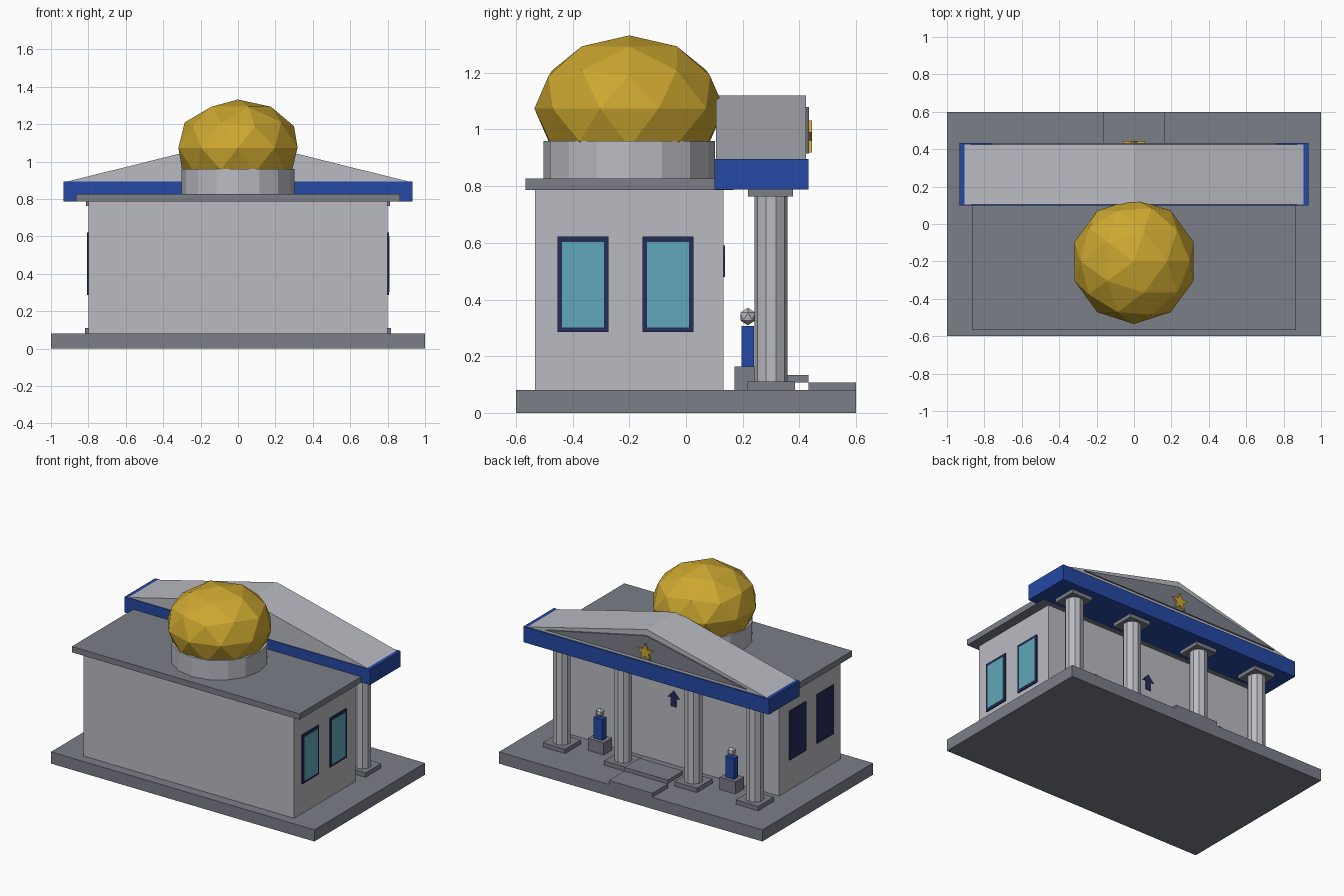
import bpy
import bmesh
import math

cube = bpy.data.objects.get("Cube")
if cube:
    bpy.data.objects.remove(cube, do_unlink=True)


def material(name, r, g, b):
    m = bpy.data.materials.new(name)
    m.use_nodes = True
    m.diffuse_color = (r, g, b, 1)
    m.node_tree.nodes["Principled BSDF"].inputs["Base Color"].default_value = (r, g, b, 1)
    return m


STONE = material("light stone", 0.49, 0.50, 0.54)
GREY = material("dark grey stone", 0.20, 0.21, 0.25)
BLUE = material("royal blue", 0.018, 0.065, 0.37)
GOLD = material("gold", 0.61, 0.39, 0.03)
GLASS = material("teal glass", 0.12, 0.39, 0.48)
NAVY = material("navy", 0.019, 0.025, 0.10)


def finish(name, bm, mat):
    bmesh.ops.recalc_face_normals(bm, faces=bm.faces)
    mesh = bpy.data.meshes.new(name)
    bm.to_mesh(mesh)
    bm.free()
    mesh.materials.append(mat)
    ob = bpy.data.objects.new(name, mesh)
    bpy.context.collection.objects.link(ob)
    return ob


def box(name, x, y, z, mat):
    """Box from (min, max) pairs on each axis."""
    bm = bmesh.new()
    bmesh.ops.create_cube(bm, size=1)
    for v in bm.verts:
        v.co = [a + (b - a) * (c + 0.5) for c, (a, b) in zip(v.co, (x, y, z))]
    return finish(name, bm, mat)


def around(c, half):
    return (c - half, c + half)


def cylinder(name, x, y, z, radius, sides, mat):
    bm = bmesh.new()
    bmesh.ops.create_cone(bm, cap_ends=True, segments=sides, radius1=radius,
                          radius2=radius, depth=z[1] - z[0])
    bmesh.ops.translate(bm, verts=bm.verts, vec=(x, y, sum(z) / 2))
    return finish(name, bm, mat)


def ball(name, centre, scale, detail, mat):
    bm = bmesh.new()
    bmesh.ops.create_icosphere(bm, subdivisions=detail, radius=1)
    bmesh.ops.scale(bm, verts=bm.verts, vec=scale)
    bmesh.ops.translate(bm, verts=bm.verts, vec=centre)
    return finish(name, bm, mat)


def prism(name, outline, y, mat):
    """Extrude an outline of (x, z) points along y."""
    bm = bmesh.new()
    face = bm.faces.new([bm.verts.new((px, y[0], pz)) for px, pz in outline])
    ext = bmesh.ops.extrude_face_region(bm, geom=[face])["geom"]
    verts = [g for g in ext if isinstance(g, bmesh.types.BMVert)]
    bmesh.ops.translate(bm, verts=verts, vec=(0, y[1] - y[0], 0))
    return finish(name, bm, mat)


# Main hall
box("ground_slab", (-1, 1), (-0.6, 0.6), (0, 0.08), GREY)
box("hall_walls", (-0.8, 0.8), (-0.533, 0.133), (0.08, 0.79), STONE)
box("hall_roof", (-0.865, 0.865), (-0.567, 0.167), (0.787, 0.827), GREY)

# Dome on its drum
cylinder("dome_drum", 0, -0.2, (0.827, 0.96), 0.302, 16, STONE)
ball("dome", (0, -0.2, 1.074), (0.335, 0.335, 0.258), 2, GOLD)

# Portico beam and gable
box("portico_beam", (-0.932, 0.932), (0.1, 0.433), (0.788, 0.895), BLUE)
prism("gable", [(-0.907, 0.895), (0.907, 0.895), (0, 1.12)], (0.105, 0.424), STONE)
prism("gable_panel", [(-0.76, 0.915), (0.76, 0.915), (0, 1.08)], (0.424, 0.434), GREY)
star = []
for i in range(10):
    r = 0.0625 if i % 2 == 0 else 0.027
    a = math.pi * i / 5
    star.append((r * math.sin(a), 0.97 + r * math.cos(a)))
prism("gable_star", star, (0.434, 0.444), GOLD)

# Columns
for i, x in enumerate((-0.733, -0.267, 0.267, 0.733), 1):
    box(f"column_base_{i}", around(x, 0.085), around(0.3, 0.085), (0.08, 0.11), GREY)
    cylinder(f"column_shaft_{i}", x, 0.3, (0.11, 0.763), 0.058, 10, STONE)
    box(f"column_capital_{i}", around(x, 0.08), around(0.298, 0.08), (0.763, 0.788), GREY)

# Entrance steps and wall emblem
box("lower_step", (-0.165, 0.165), (0.433, 0.6), (0.08, 0.108), GREY)
box("upper_step", (-0.165, 0.165), (0.267, 0.433), (0.108, 0.134), GREY)
prism("wall_emblem", [(-0.02, 0.48), (0.02, 0.48), (0.02, 0.54), (0.045, 0.54),
                      (0, 0.59), (-0.045, 0.54), (-0.02, 0.54)], (0.133, 0.138), NAVY)

# Statues beside the entrance
for side, x in (("left", 0.5), ("right", -0.5)):
    box(f"{side}_pedestal", around(x, 0.06), around(0.218, 0.046), (0.08, 0.163), GREY)
    box(f"{side}_statue_body", around(x, 0.033), around(0.218, 0.022), (0.163, 0.307), BLUE)
    ball(f"{side}_statue_head", (x, 0.218, 0.34), (0.031, 0.031, 0.031), 1, STONE)

# Side windows: glazed on the left wall, shuttered on the right
for i, y in enumerate((-0.363, -0.063), 1):
    for side, s in (("left", 1), ("right", -1)):
        box(f"{side}_window_frame_{i}", around(s * 0.803, 0.005), around(y, 0.09),
            (0.286, 0.622), NAVY)
    box(f"left_window_pane_{i}", around(0.808, 0.002), around(y, 0.074), (0.302, 0.603), GLASS)
